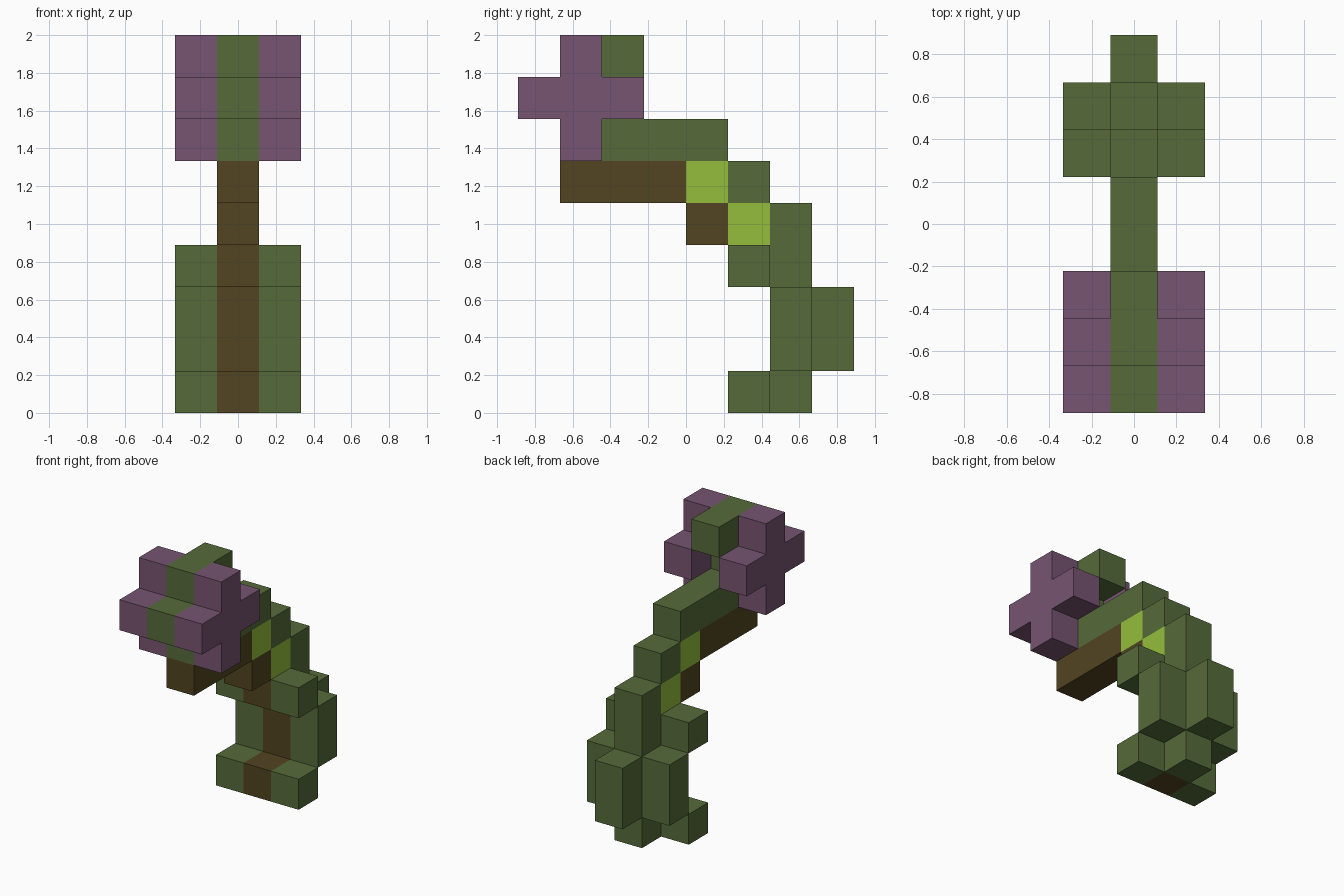
import bpy
import bmesh
from mathutils import Vector

if "Cube" in bpy.data.objects:
    bpy.data.objects.remove(bpy.data.objects["Cube"], do_unlink=True)

U = 2 / 9            # edge of one block
MID, SIDES = (0,), (-1, 1)


def material(name, rgb):
    mat = bpy.data.materials.new(name)
    mat.use_nodes = True
    mat.diffuse_color = (*rgb, 1)
    mat.node_tree.nodes["Principled BSDF"].inputs["Base Color"].default_value = (*rgb, 1)
    return mat


GREEN = material("moss green", (0.093, 0.147, 0.042))
PURPLE = material("dusty purple", (0.184, 0.089, 0.168))
BROWN = material("dark brown", (0.084, 0.058, 0.015))
LIME = material("lime green", (0.296, 0.515, 0.045))

# Each part: name, colour, boxes as (columns, y from-to, z from-to) in blocks
PARTS = [
    # Head
    ("upper_jaw", GREEN, [(MID, (-3, 1), (6, 7))]),
    ("snout_ridge", GREEN, [(MID, (-4, -2), (7, 8))]),
    ("head_crest", GREEN, [(MID, (-3, -1), (8, 9))]),
    ("head_sides", PURPLE, [(SIDES, (-4, -1), (7, 8)),
                            (SIDES, (-3, -2), (6, 7)),
                            (SIDES, (-3, -2), (8, 9))]),
    ("lower_jaw", BROWN, [(MID, (-3, 0), (5, 6))]),
    # Neck
    ("throat", BROWN, [(MID, (0, 1), (4, 5))]),
    ("neck_patches", LIME, [(MID, (0, 1), (5, 6)), (MID, (1, 2), (4, 5))]),
    ("neck_back", GREEN, [(MID, (1, 2), (5, 6)), (MID, (2, 3), (3, 5))]),
    # Body
    ("shoulders", GREEN, [(SIDES, (1, 2), (3, 4))]),
    ("body_sides", GREEN, [(SIDES, (2, 3), (1, 3))]),
    ("body_back", GREEN, [(MID, (3, 4), (1, 3))]),
    ("belly", BROWN, [(MID, (1, 2), (3, 4)), (MID, (2, 3), (1, 3))]),
    # Base
    ("base_front", BROWN, [(MID, (1, 2), (0, 1))]),
    ("base_sides", GREEN, [(SIDES, (1, 2), (0, 1))]),
    ("base_back", GREEN, [(MID, (2, 3), (0, 1))]),
]


def blocks(boxes):
    return {(x, y, z) for cols, ys, zs in boxes
            for x in cols for y in range(*ys) for z in range(*zs)}


FILLED = set().union(*(blocks(boxes) for _, _, boxes in PARTS))


def build(name, mat, boxes):
    """Join the blocks of a part, keeping only the faces left in the open."""
    bm = bmesh.new()
    for cell in sorted(blocks(boxes)):
        centre = Vector(cell) + Vector((0, 0.5, 0.5))
        for axis in range(3):
            for sign in (-1, 1):
                step = [0, 0, 0]
                step[axis] = sign
                if tuple(c + s for c, s in zip(cell, step)) in FILLED:
                    continue
                n = Vector(step)
                a = Vector((step[2], step[0], step[1]))
                b = n.cross(a)
                ring = (a + b, b - a, -a - b, a - b)
                bm.faces.new([bm.verts.new((centre + (n + r) / 2) * U) for r in ring])
    bmesh.ops.remove_doubles(bm, verts=bm.verts[:], dist=0.001)
    mesh = bpy.data.meshes.new(name)
    bm.to_mesh(mesh)
    bm.free()
    mesh.materials.append(mat)
    bpy.context.collection.objects.link(bpy.data.objects.new(name, mesh))


for part in PARTS:
    build(*part)
